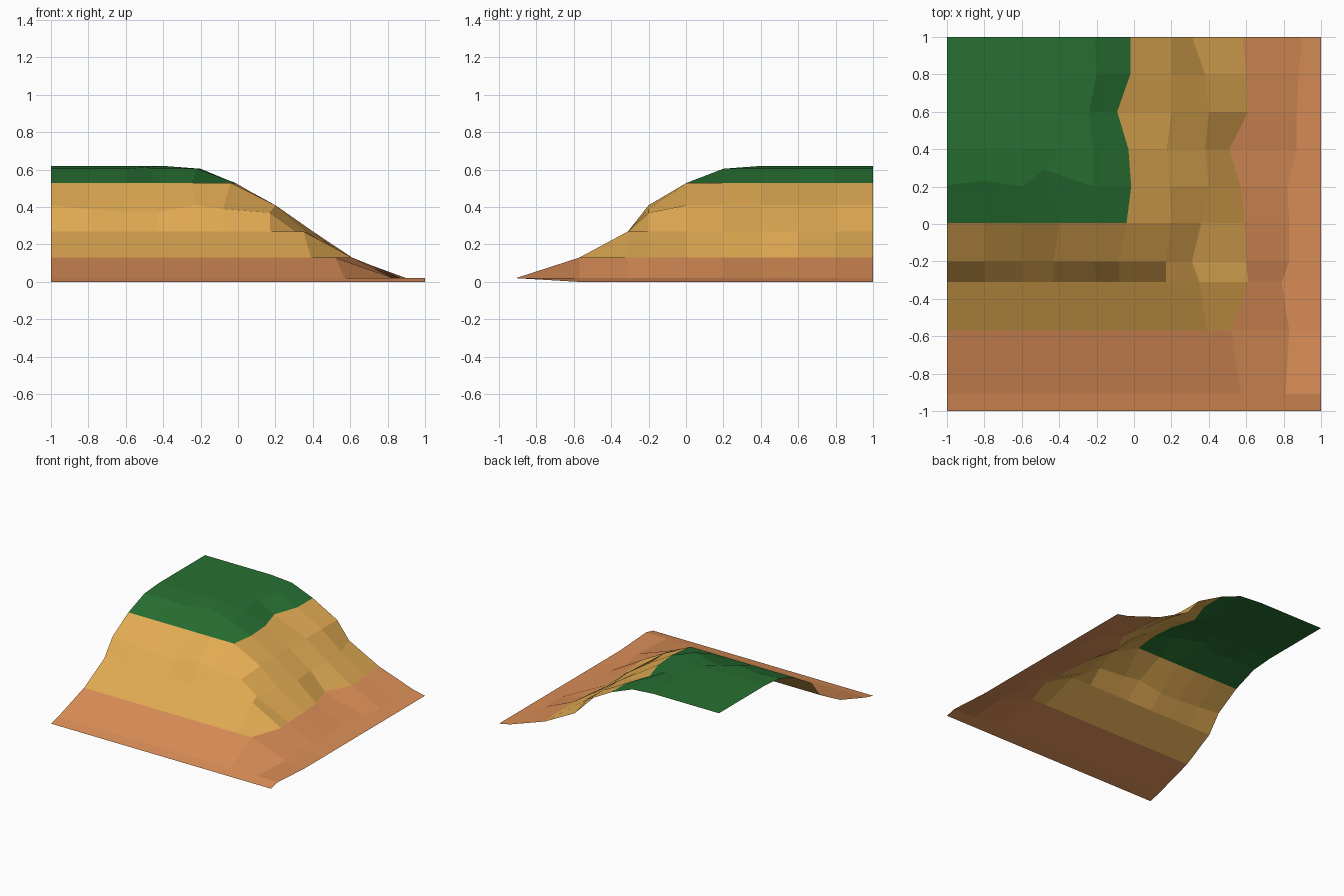
import bpy, bmesh

if "Cube" in bpy.data.objects:
    bpy.data.objects.remove(bpy.data.objects["Cube"])

def lin(r, g, b):
    f = lambda c: c / 12.92 if c <= 0.04045 else ((c + 0.055) / 1.055) ** 2.4
    return (f(r / 255), f(g / 255), f(b / 255), 1)

N = 11
# Slope profile from the outer edge inwards (heights and row positions)
HEIGHT = [0, 0.02, 0.13, 0.27, 0.41, 0.53, 0.605] + [0.62] * 4
ROW_Y = [-1, -0.91, -0.57, -0.31, -0.2, 0.005, 0.2, 0.4, 0.6, 0.8, 1]

# Wobbly contour columns on the right-hand slope, front to back
COLUMN_X = {
    4: [-.2, -.2, -.2, -.2, -.22, -.25, -.22, -.22, -.24, -.2, -.21],
    5: [0, 0, 0, -.08, -.08, -.04, -.015, -.03, -.09, -.02, -.02],
    6: [.2, .2, .2, .17, .17, .2, .19, .175, .2, .2, .2],
    7: [.4, .4, .39, .35, .31, .36, .4, .38, .4, .38, .31],
    8: [.57, .57, .52, .61, .6, .59, .57, .51, .61, .6, .58],
    9: [.81, .81, .83, .79, .83, .83, .82, .87, .87, .88, .9],
}
ROW4_Z = [.41, .39, .375, .375, .41, .39, .37]          # uneven ledge
ROW6_DY = [.01, .03, 0, .09, 0, 0]                      # uneven plateau rim

def point(i, j):
    x = COLUMN_X[i][j] if i in COLUMN_X else -1 + 0.2 * i
    y = ROW_Y[j]
    z = HEIGHT[min(10 - i, j)]
    if j == 4 and i < 7:
        z = ROW4_Z[i]
    if j == 6 and i < 6:
        y += ROW6_DY[i]
    if i == 3 and j in (3, 4):
        x = -0.43
    if i == 3 and j == 6:
        x = -0.48
    if (i, j) == (10, 1):
        z = 0.02
    return x, y, z

# Hillside corner: one open sheet, banded by contour ring
bm = bmesh.new()
grid = [[bm.verts.new(point(i, j)) for j in range(N)] for i in range(N)]
for i in range(N - 1):
    for j in range(N - 1):
        f = bm.faces.new((grid[i][j], grid[i + 1][j], grid[i + 1][j + 1], grid[i][j + 1]))
        ring = min(9 - i, j)
        f.material_index = 0 if ring < 2 else 1 if ring < 5 else 2
mesh = bpy.data.meshes.new("hillside_corner")
bm.to_mesh(mesh)
bm.free()
for name, col in (("clay_brown", lin(220, 143, 88)),
                  ("sandy_tan", lin(226, 171, 83)),
                  ("grass_green", lin(39, 112, 50))):
    m = bpy.data.materials.new(name)
    m.diffuse_color = col
    m.use_nodes = True
    m.node_tree.nodes["Principled BSDF"].inputs["Base Color"].default_value = m.diffuse_color
    mesh.materials.append(m)
bpy.context.collection.objects.link(bpy.data.objects.new("hillside_corner", mesh))
